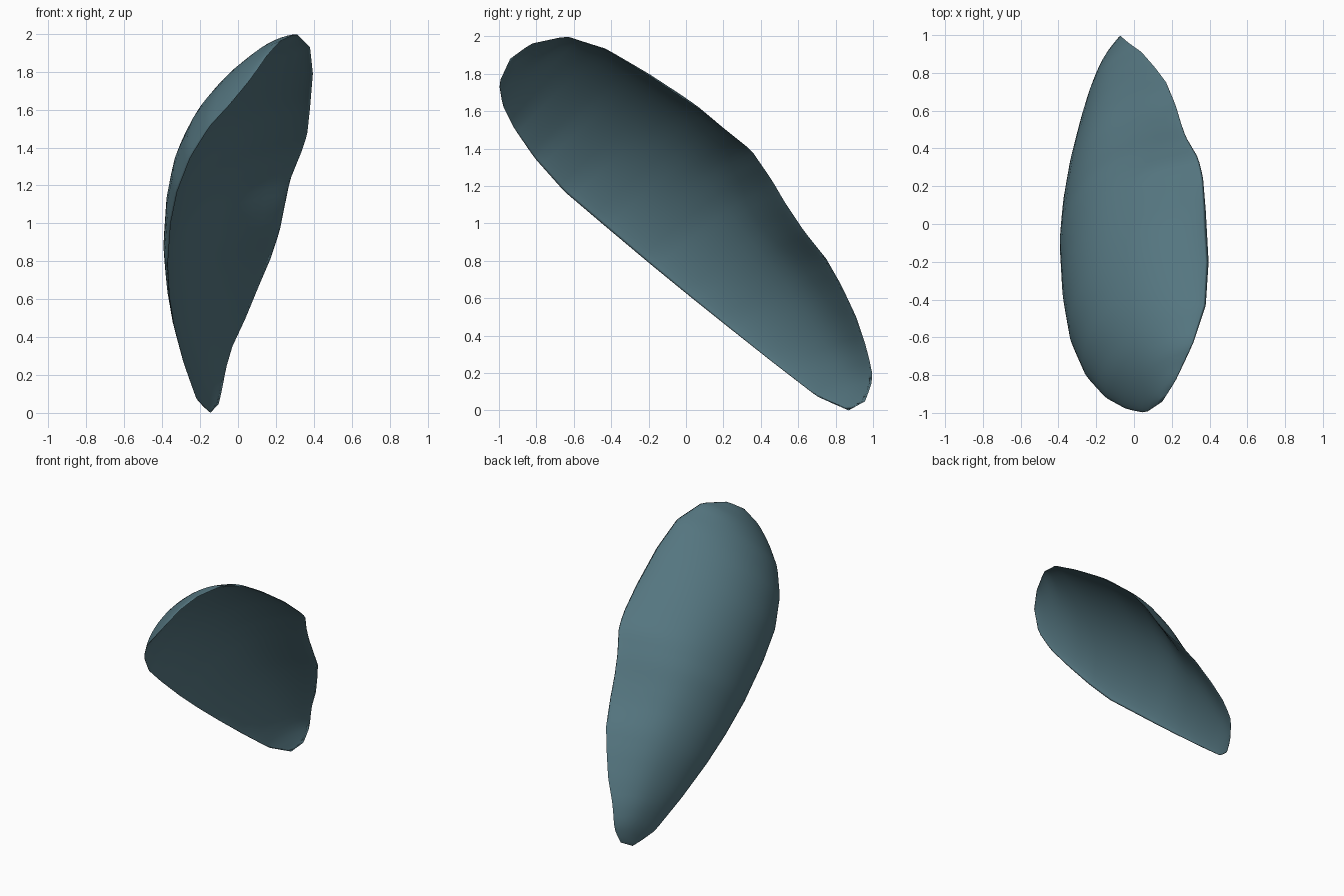
import bpy, bmesh, math
from mathutils import Vector

if "Cube" in bpy.data.objects:
    bpy.data.objects.remove(bpy.data.objects["Cube"])

# Two rim edges, each from the narrow tip at the foot to the broad end at the top
RIGHT = [(-.145, .87, 0), (-.10, .96, .05), (-.075, 1, .17), (-.065, .99, .23), (-.03, .96, .35),
         (.04, .91, .50), (.11, .83, .67), (.17, .75, .81), (.22, .63, .96), (.25, .53, 1.11),
         (.275, .46, 1.23), (.34, .35, 1.39), (.365, .25, 1.47), (.38, .07, 1.61),
         (.395, -.20, 1.79), (.38, -.43, 1.93), (.31, -.64, 2.0), (.22, -.83, 1.96),
         (.15, -.94, 1.88)]
LEFT = [(-.145, .87, 0), (-.18, .80, .03), (-.22, .70, .075),
        (-.285, .46, .26), (-.335, .22, .45), (-.36, .02, .61), (-.37, -.20, .79),
        (-.355, -.45, 1.0), (-.32, -.65, 1.17), (-.25, -.81, 1.35), (-.15, -.92, 1.51),
        (-.04, -.98, 1.63), (.06, -1, 1.75), (.15, -.94, 1.88)]
ALONG = Vector((.116, -.687, .718))              # tip to broad end
OUT = Vector((-.757, .409, .513)).normalized()   # direction the shell bulges
ROWS, COLS = 60, 18


def resample(points, count):
    """Evenly spaced points along a polyline."""
    pts = [Vector(p) for p in points]
    dist = [0]
    for a, b in zip(pts, pts[1:]):
        dist.append(dist[-1] + (b - a).length)
    out, k = [], 0
    for i in range(count + 1):
        d = dist[-1] * i / count
        while k < len(pts) - 2 and d > dist[k + 1]:
            k += 1
        out.append(pts[k].lerp(pts[k + 1], min(1, (d - dist[k]) / (dist[k + 1] - dist[k]))))
    return out


right, left = resample(RIGHT, ROWS), resample(LEFT, ROWS)
low, high = right[0].dot(ALONG), right[-1].dot(ALONG)
bm = bmesh.new()


def skin(scale, power, flip):
    """Domed sheet of arched cross-sections between the two rim edges."""
    grid = []
    for a, b in zip(right, left):
        mid = (a + b) / 2
        u = max(-1, min(1, 2 * (mid.dot(ALONG) - low) / (high - low) - 1))
        depth = scale * .265 * (1 - u * u) ** .8 * (1 + .5 * u)
        soft = .5 * max(0, min(1, (.4 - u) / .6))   # gentler right flank near the tip
        row = []
        for k in range(COLS + 1):
            s = -math.cos(math.pi * k / COLS)
            arch = max(0, 1 - s * s) ** (power + (soft if s > 0 else 0))
            row.append(bm.verts.new(mid + (a - b) / 2 * s + OUT * depth * arch))
        grid.append(row)
    for p, q in zip(grid, grid[1:]):
        for k in range(COLS):
            quad = [p[k], p[k + 1], q[k + 1], q[k]]
            bm.faces.new(quad[::-1] if flip else quad)


skin(1, .78, False)     # outside
skin(.66, .8, True)     # shallower hollow
bmesh.ops.remove_doubles(bm, verts=bm.verts[:], dist=.0008)
bmesh.ops.recalc_face_normals(bm, faces=bm.faces[:])
for f in bm.faces:
    f.smooth = True

mesh = bpy.data.meshes.new("half_shell")
bm.to_mesh(mesh)
bm.free()
shell = bpy.data.objects.new("half_shell", mesh)
bpy.context.collection.objects.link(shell)

mat = bpy.data.materials.new("blue_grey")
mat.diffuse_color = (.09, .18, .215, 1)
mat.use_nodes = True
mat.node_tree.nodes["Principled BSDF"].inputs["Base Color"].default_value = mat.diffuse_color
mesh.materials.append(mat)
